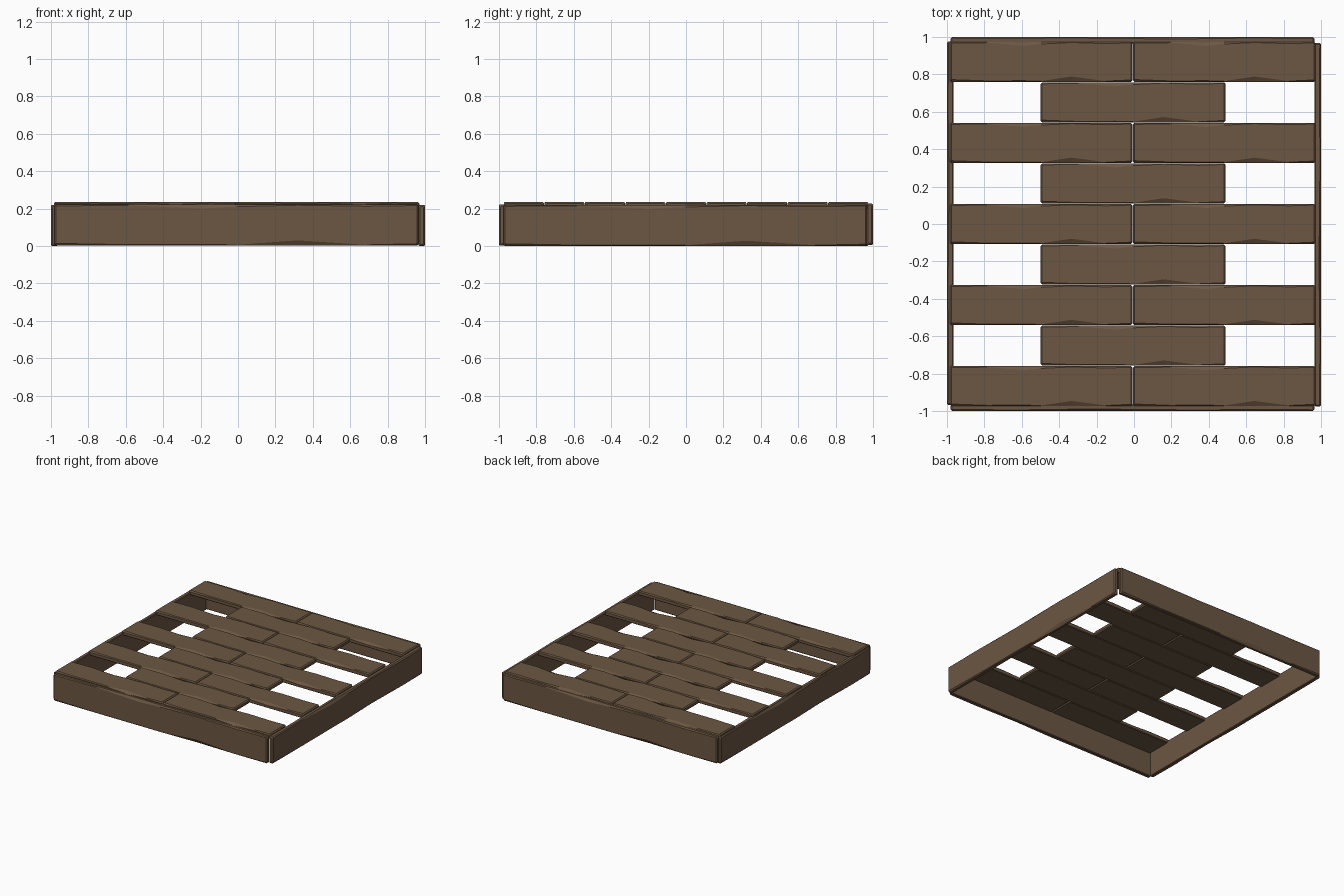
import bpy, bmesh
from mathutils import Matrix, Vector

if "Cube" in bpy.data.objects:
    bpy.data.objects.remove(bpy.data.objects["Cube"])

wood = bpy.data.materials.new("brown_wood")
wood.diffuse_color = (0.15, 0.095, 0.055, 1)
wood.use_nodes = True
wood.node_tree.nodes["Principled BSDF"].inputs["Base Color"].default_value = wood.diffuse_color

# (fraction along length, low edge wear, high edge wear) on the outer face
WEAR = [(0.0, .012, .008), (0.2, .005, .005), (0.4, .006, .022), (0.5, .004, .012),
        (0.67, .028, .004), (0.86, .004, .010), (1.0, .010, .006)]


def plank(name, centre, u, v, length, width, thick):
    """Worn board: eight-sided sections lofted along u, outer face towards u x v."""
    u, v = Vector(u), Vector(v)
    t = u.cross(v)
    place = Matrix((u, v, t)).transposed().to_4x4()
    place.translation = Vector(centre)
    bm = bmesh.new()
    w, h, e = width / 2, thick / 2, 0.008

    def section(x, low, high, inset=0.0):
        a, b, c = w - inset, h - inset, 0.005
        pts = [(-a + c, -b), (a - c, -b), (a, -b + c), (a, b - c - high * .3),
               (a - high, b), (-a + low, b), (-a, b - c - low * .3), (-a, -b + c)]
        return [bm.verts.new((x, y, z)) for y, z in pts]

    rings = [section(-length / 2, .008, .006, e)]
    for f, low, high in WEAR:
        rings.append(section((f - .5) * (length - 2 * e), low, high))
    rings.append(section(length / 2, .006, .006, e))
    for r, s in zip(rings, rings[1:]):
        for i in range(8):
            j = (i + 1) % 8
            bm.faces.new((r[i], r[j], s[j], s[i]))
    bm.faces.new(rings[0])
    bm.faces.new(rings[-1])
    bmesh.ops.recalc_face_normals(bm, faces=bm.faces)
    bm.transform(place)
    mesh = bpy.data.meshes.new(name)
    bm.to_mesh(mesh)
    bm.free()
    mesh.materials.append(wood)
    bpy.context.collection.objects.link(bpy.data.objects.new(name, mesh))


X, Y, Z = (1, 0, 0), (0, 1, 0), (0, 0, 1)
T = 0.035

# Deck: full rows of two boards alternate with one short centred board
for row in range(9):
    y = (row - 4) * 0.2168
    if row % 2 == 0:
        plank(f"deck_board_left_{row}", (-0.497, y, 0.2175), X, Y, 0.976, 0.214, T)
        plank(f"deck_board_right_{row}", (0.482, y, 0.2175), X, Y, 0.976, 0.214, T)
    else:
        plank(f"deck_board_middle_{row}", (-0.005, y, 0.2165), X, Y, 0.988, 0.214, T)

# Frame: four upright skirt boards
r = 1 - T / 2
plank("frame_front", (-0.008, -r, 0.112), X, Z, 1.945, 0.22, T)
plank("frame_back", (-0.008, r, 0.116), (-1, 0, 0), Z, 1.945, 0.22, T)
plank("frame_right", (r, -0.004, 0.11), Y, Z, 1.945, 0.22, T)
plank("frame_left", (-r, 0.004, 0.11), (0, -1, 0), Z, 1.945, 0.22, T)
